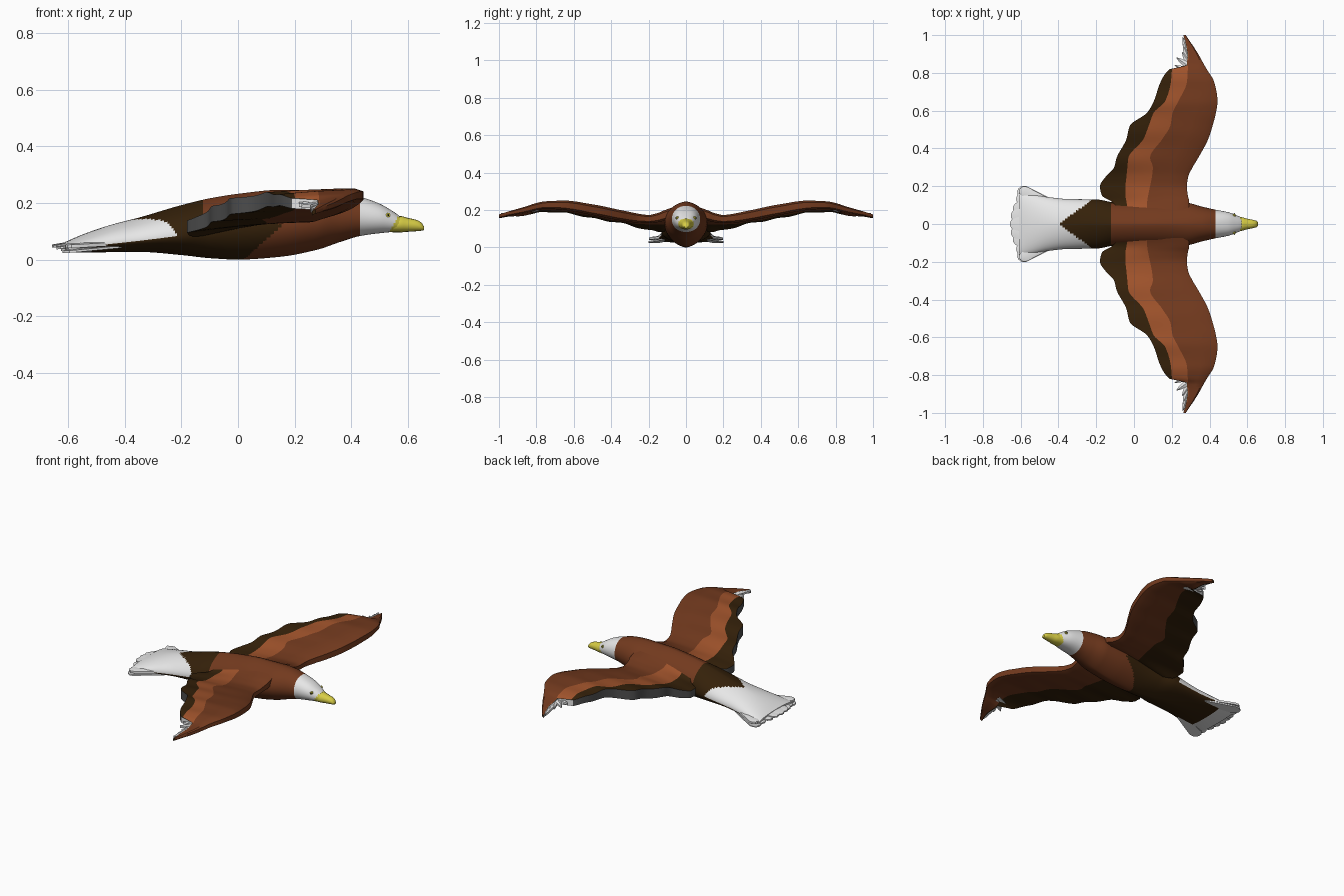
import bpy, bmesh, math
from mathutils import Vector

if "Cube" in bpy.data.objects:
    bpy.data.objects.remove(bpy.data.objects["Cube"])


def material(name, rgb):
    m = bpy.data.materials.new(name)
    m.diffuse_color = (*rgb, 1)
    m.use_nodes = True
    m.node_tree.nodes["Principled BSDF"].inputs["Base Color"].default_value = m.diffuse_color
    return m


BROWN = material("brown", (0.17, 0.042, 0.013))
LIGHT = material("light_brown", (0.345, 0.085, 0.024))
DARK = material("dark_brown", (0.035, 0.015, 0.003))
WHITE = material("white", (0.8, 0.8, 0.8))
GREY = material("dark_grey", (0.08, 0.08, 0.08))
YELLOW = material("yellow", (0.68, 0.61, 0.06))
BLACK = material("black", (0.01, 0.01, 0.01))


def sample(rows, t):
    """Smooth monotone interpolation of table rows by their first column."""
    i = max(j for j in range(len(rows) - 1) if rows[j][0] <= t or j == 0)
    h = rows[i + 1][0] - rows[i][0]
    u = (t - rows[i][0]) / h

    def slope(j, k):
        j = max(0, min(len(rows) - 2, j))
        return (rows[j + 1][k] - rows[j][k]) / (rows[j + 1][0] - rows[j][0])

    def tangent(j, k):
        a, b = slope(j - 1, k), slope(j, k)
        return 0 if a * b <= 0 else 2 * a * b / (a + b)

    out = []
    for k in range(1, len(rows[0])):
        a, b = rows[i][k], rows[i + 1][k]
        out.append((2*u**3 - 3*u*u + 1) * a + (u**3 - 2*u*u + u) * h * tangent(i, k)
                   + (3*u*u - 2*u**3) * b + (u**3 - u*u) * h * tangent(i + 1, k))
    return out


def skin(name, rings, mats, rule=None, mirror=False, angle=35):
    """Join closed rings into a capped surface; rule(ring, side, centre) picks the colour."""
    bm = bmesh.new()
    loops = [[bm.verts.new(p) for p in r] for r in rings]
    n = len(rings[0])
    for i in range(len(loops) - 1):
        for j in range(n):
            k = (j + 1) % n
            f = bm.faces.new((loops[i][j], loops[i][k], loops[i+1][k], loops[i+1][j]))
            if rule:
                f.material_index = rule(i, j, f.calc_center_median())
    for ring, i in ((loops[0], 0), (loops[-1], len(loops) - 2)):
        f = bm.faces.new(ring)
        if rule:
            f.material_index = rule(i, 0, f.calc_center_median())
    bmesh.ops.recalc_face_normals(bm, faces=bm.faces)
    me = bpy.data.meshes.new(name)
    bm.to_mesh(me)
    bm.free()
    for m in mats:
        me.materials.append(m)
    ob = bpy.data.objects.new(name, me)
    bpy.context.collection.objects.link(ob)
    bpy.ops.object.select_all(action='DESELECT')
    ob.select_set(True)
    bpy.context.view_layer.objects.active = ob
    bpy.ops.object.shade_smooth_by_angle(angle=math.radians(angle))
    if mirror:
        mod = ob.modifiers.new("mirror", 'MIRROR')
        mod.use_axis = (False, True, False)
        mod.use_mirror_merge = False
    return ob


def tube(rows, steps, segs):
    """Rings along x from rows of x, top, widest height, bottom, half width, side sharpness."""
    rings = []
    x0, x1 = rows[0][0], rows[-1][0]
    for s in range(steps + 1):
        x = x0 + (x1 - x0) * s / steps
        zt, zm, zb, w, p = sample(rows, x)
        ring = []
        for j in range(segs):
            a = 2 * math.pi * j / segs
            c, d = math.cos(a), math.sin(a)
            y = w * math.copysign(abs(c) ** p, c)
            ring.append((x, y, zm + (zt - zm if d > 0 else zm - zb) * d))
        rings.append(ring)
    return rings


# Body, from tail base to face
body_rows = [
    (-0.61, 0.062, 0.04, 0.026, 0.165, 1), (-0.55, 0.088, 0.045, 0.025, 0.16, 1),
    (-0.45, 0.122, 0.055, 0.026, 0.142, 1.1), (-0.35, 0.148, 0.066, 0.027, 0.132, 1.25),
    (-0.2, 0.192, 0.085, 0.016, 0.13, 1.35), (-0.1, 0.216, 0.10, 0.005, 0.114, 1.35),
    (0.0, 0.232, 0.115, 0.0, 0.112, 1.35), (0.15, 0.246, 0.125, 0.01, 0.116, 1.35),
    (0.28, 0.246, 0.14, 0.035, 0.112, 1.25), (0.36, 0.24, 0.147, 0.062, 0.092, 1.05),
    (0.43, 0.222, 0.15, 0.083, 0.076, 0.9), (0.5, 0.197, 0.145, 0.093, 0.062, 0.85),
    (0.55, 0.168, 0.133, 0.098, 0.043, 0.85), (0.575, 0.15, 0.125, 0.1, 0.032, 0.9)]


def body_colour(i, j, c):
    upper = j < 32
    if c.x > 0.535 + max(0, c.z - 0.1) * 0.6:
        return 3
    if c.x > 0.43:
        return 2
    if upper and c.x < -0.4 + abs(c.y) * 1.4 or c.x < -0.52:
        return 2
    if c.x < -0.12 or (c.z < 0.13 and c.x < 0.02 + c.z * 1.1):
        return 1
    return 0


skin("body", tube(body_rows, 180, 64), [BROWN, DARK, WHITE, YELLOW], body_colour)

# Hooked beak
beak_rows = [(0.545, 0.145, 0.12, 0.096, 0.038, 0.9), (0.57, 0.154, 0.123, 0.096, 0.036, 0.9),
             (0.6, 0.147, 0.122, 0.098, 0.028, 0.9), (0.63, 0.14, 0.12, 0.1, 0.022, 0.9),
             (0.648, 0.13, 0.115, 0.102, 0.017, 0.9), (0.656, 0.117, 0.11, 0.104, 0.01, 1)]
skin("beak", tube(beak_rows, 14, 16), [YELLOW])

# Eyes: a small pale iris with a dark pupil
for name, r, out, mat in (("iris", 0.008, 0.004, YELLOW), ("pupil", 0.0035, 0.008, BLACK)):
    ring = [[(0.53 + r * k * math.cos(a * math.pi / 5), 0.047 + out + dy,
              0.157 + r * k * math.sin(a * math.pi / 5)) for a in range(10)]
            for dy, k in ((-0.012, 1), (0.0, 1), (0.002, 0.5))]
    skin(name, ring, [mat], mirror=True)

# Wing stations: span y, trailing edge, two band borders, leading edge, rear and front height
wing_rows = [
    (0.04, -0.05, -0.03, 0.07, 0.29, 0.195, 0.225),
    (0.12, -0.12, -0.04, 0.07, 0.292, 0.142, 0.198),
    (0.15, -0.17, -0.045, 0.075, 0.285, 0.133, 0.185),
    (0.20, -0.18, -0.045, 0.085, 0.28, 0.135, 0.174),
    (0.25, -0.15, -0.04, 0.095, 0.287, 0.152, 0.18),
    (0.30, -0.105, -0.035, 0.10, 0.31, 0.172, 0.19),
    (0.35, -0.092, -0.03, 0.085, 0.34, 0.186, 0.2),
    (0.45, -0.04, 0.05, 0.15, 0.393, 0.205, 0.222),
    (0.52, -0.022, 0.078, 0.192, 0.416, 0.217, 0.234),
    (0.59, 0.07, 0.105, 0.205, 0.434, 0.229, 0.246),
    (0.65, 0.105, 0.165, 0.235, 0.442, 0.235, 0.251),
    (0.75, 0.14, 0.195, 0.28, 0.425, 0.23, 0.247),
    (0.82, 0.19, 0.202, 0.285, 0.385, 0.216, 0.232),
    (0.84, 0.28, 0.283, 0.286, 0.373, 0.212, 0.225),
    (0.9, 0.283, 0.285, 0.288, 0.34, 0.195, 0.207),
    (1.0, 0.262, 0.264, 0.266, 0.274, 0.174, 0.177)]
thickness = [(0.04, 0.065), (0.12, 0.055), (0.2, 0.043), (0.3, 0.053), (0.45, 0.058),
             (0.6, 0.054), (0.72, 0.043), (0.85, 0.034), (1.0, 0.015)]

rings, spans = [], []
for s in range(97):
    y = 0.04 + 0.96 * s / 96
    te, b1, b2, le, z0, z1 = sample(wing_rows, y)
    thick = sample(thickness, y)[0]
    xs = [te, (te + b1) / 2, b1, (b1 + b2) / 2, b2, (b2 + le) / 2, le * 0.85 + b2 * 0.15, le]
    top, bottom = [], []
    for x in xs:
        t = (x - te) / (le - te)
        ripple = 0.003 * math.sin(y * 42) * (1 - t)
        z = z0 + (z1 - z0) * math.sin(t * math.pi / 2) + ripple
        edge = 0.2 * thick if x == le else 0
        top.append((x, y, z - edge))
        bottom.append((x, y, z - thick + edge))
    rings.append(top + bottom[::-1])
    spans.append(y)


def wing_colour(i, j, c):
    if j == 15:
        return 3 if spans[i] < 0.82 else 4   # trailing rim
    if j < 7:
        return 2 if j < 2 else 1 if j < 4 else 0
    return 2 if j >= 11 else 0


skin("wing", rings, [BROWN, LIGHT, DARK, GREY, WHITE], wing_colour, mirror=True)


def feather(name, base, tip, width, thick, mirror, round_tip):
    """Flat blade from base to tip, rounded or pointed at the end."""
    a, b = Vector(base), Vector(tip)
    d = (b - a).normalized()
    side = d.cross(Vector((0, 0, 1))).normalized()
    shape = ((0, 0.6), (0.5, 0.85), (0.85, 1), (0.95, 0.75), (1, 0.25)) if round_tip \
        else ((0, 0.8), (0.5, 1), (0.8, 0.6), (1, 0.06))
    blade = []
    for t, w in shape:
        p = a.lerp(b, t)
        o = side * width * w
        h = Vector((0, 0, thick / 2))
        ridge = Vector((0, 0, thick * 0.4))
        blade.append([p - o + h, p + h + ridge, p + o + h, p + o - h, p - h, p - o - h])
    skin(name, blade, [WHITE], mirror=mirror)


# White feathers at the wing tip
for k, (bx, by, tx, ty) in enumerate(((0.31, 0.80, 0.215, 0.84), (0.31, 0.82, 0.224, 0.882),
                                      (0.30, 0.84, 0.255, 0.91), (0.295, 0.86, 0.26, 0.95),
                                      (0.29, 0.88, 0.258, 0.99))):
    feather(f"wingtip_feather_{k}", (bx, by, 0.2 - 0.003 * k), (tx, ty, 0.192 - 0.005 * k),
            0.015, 0.012, True, False)

# Tail fan: centre feather, then mirrored pairs spreading outward
feather("tail_feather_centre", (-0.42, 0, 0.085), (-0.656, 0, 0.046), 0.04, 0.008, False, True)
for k, (by, tx, ty, tz) in enumerate(((0.04, -0.652, 0.045, 0.046), (0.07, -0.64, 0.085, 0.040),
                                      (0.09, -0.622, 0.14, 0.034), (0.10, -0.615, 0.18, 0.027))):
    feather(f"tail_feather_{k}", (-0.42, by, 0.075 - 0.01 * k), (tx, ty, tz),
            0.036, 0.008, True, True)
# Outer tail lobes
feather("tail_lobe", (-0.42, 0.10, 0.056), (-0.605, 0.184, 0.046), 0.028, 0.012, True, True)
